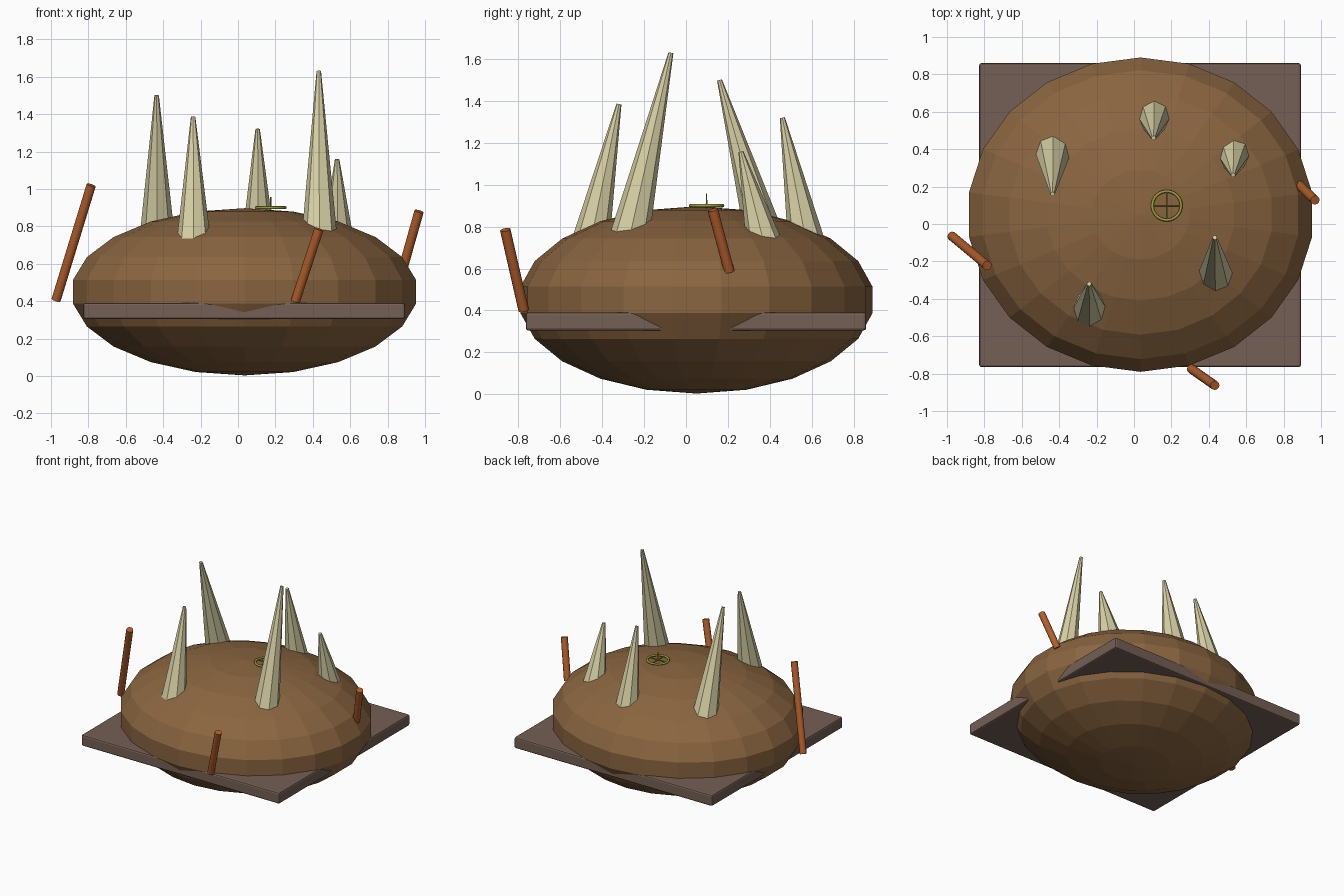
import bpy, bmesh, math
from mathutils import Vector, Matrix

if "Cube" in bpy.data.objects:
    bpy.data.objects.remove(bpy.data.objects["Cube"])

def mat(name, r, g, b):
    m = bpy.data.materials.new(name)
    m.diffuse_color = (r, g, b, 1)
    m.use_nodes = True
    m.node_tree.nodes["Principled BSDF"].inputs["Base Color"].default_value = m.diffuse_color
    return m

BROWN = mat("shell brown", .254, .13, .051)
SLATE = mat("plate grey brown", .175, .115, .09)
BONE = mat("bone", .69, .64, .38)
RUST = mat("rust orange", .448, .113, .025)
OLIVE = mat("olive", .342, .342, .045)

def finish(bm, name, material):
    bmesh.ops.recalc_face_normals(bm, faces=bm.faces)
    me = bpy.data.meshes.new(name)
    bm.to_mesh(me)
    bm.free()
    me.materials.append(material)
    ob = bpy.data.objects.new(name, me)
    bpy.context.collection.objects.link(ob)
    return ob

def rod(name, a, b, ra, rb, sides, material, smooth=False):
    """Tapered rod from a to b."""
    a, b = Vector(a), Vector(b)
    d = b - a
    bm = bmesh.new()
    bmesh.ops.create_cone(bm, cap_ends=True, segments=sides, radius1=ra, radius2=rb, depth=d.length)
    rot = Vector((0, 0, 1)).rotation_difference(d).to_matrix().to_4x4()
    bm.transform(Matrix.Translation((a + b) / 2) @ rot)
    if smooth:
        for f in bm.faces:
            f.smooth = len(f.verts) == 4
    return finish(bm, name, material)

# faceted shell body: 22 sides, 11 rings
C, R, N, RINGS = Vector((.035, .05, .45)), (.936, .849, .447), 22, 11
bm = bmesh.new()
rings = []
for i in range(1, RINGS):
    t = math.pi * i / RINGS
    rings.append([bm.verts.new((C.x + R[0] * math.sin(t) * math.sin(2 * math.pi * k / N),
                                C.y + R[1] * math.sin(t) * math.cos(2 * math.pi * k / N),
                                C.z - R[2] * math.cos(t))) for k in range(N)])
bottom = bm.verts.new((C.x, C.y, C.z - R[2]))
top = bm.verts.new((C.x, C.y, C.z + R[2]))
for k in range(N):
    j = (k + 1) % N
    bm.faces.new((bottom, rings[0][k], rings[0][j]))
    bm.faces.new((top, rings[-1][j], rings[-1][k]))
    for lo, hi in zip(rings, rings[1:]):
        bm.faces.new((lo[k], lo[j], hi[j], hi[k]))
finish(bm, "shell_body", BROWN)

# square plate through the body
bm = bmesh.new()
bmesh.ops.create_cube(bm, size=1)
bm.transform(Matrix.Translation((.0325, .0475, .3475)) @ Matrix.Diagonal((1.72, 1.625, .087, 1)))
bmesh.ops.bevel(bm, geom=bm.edges[:], offset=.012, segments=2, affect='EDGES', profile=.5)
finish(bm, "base_plate", SLATE)

# spikes: x, y and z of tip, y at z = .8, radius at z = .8
SPIKES = [(-.435, .16, 1.5, .36, .088), (-.24, -.32, 1.385, -.44, .082), (.105, .46, 1.32, .56, .079),
          (.432, -.072, 1.63, -.258, .09), (.53, .262, 1.158, .352, .073)]
for i, (x, y, z, y0, r) in enumerate(SPIKES):
    tip, mid = Vector((x, y, z)), Vector((x + .003, y0, .8))
    k = .1 / (z - .8)   # extend the root into the shell
    rod(f"spike_{i + 1}", mid - (tip - mid) * k, tip, r + (r - .012) * k, .012, 8, BONE)

# leaning sticks
STICKS = [((-.973, -.065, .405), (-.785, -.222, 1.02)), ((.307, -.775, .4), (.433, -.863, .785)),
          ((.885, .207, .585), (.968, .128, .88))]
for i, (a, b) in enumerate(STICKS):
    rod(f"stick_{i + 1}", a, b, .025, .025, 12, RUST, True)

# small ring with spokes and centre pin
P = Vector((.175, .098, .9))
bm = bmesh.new()
M, S = 32, 8
loops = []
for i in range(M):
    a = 2 * math.pi * i / M
    loops.append([bm.verts.new(P + Vector(((.077 + .008 * math.cos(b)) * math.cos(a),
                                           (.077 + .008 * math.cos(b)) * math.sin(a), .008 * math.sin(b))))
                  for b in (2 * math.pi * j / S for j in range(S))])
for i in range(M):
    for j in range(S):
        p, q, n = loops[i], loops[(i + 1) % M], (j + 1) % S
        bm.faces.new((p[j], q[j], q[n], p[n])).smooth = True
finish(bm, "ring", OLIVE)
rod("spoke_x", P - Vector((.077, 0, 0)), P + Vector((.077, 0, 0)), .004, .004, 8, OLIVE)
rod("spoke_y", P - Vector((0, .077, 0)), P + Vector((0, .077, 0)), .004, .004, 8, OLIVE)
rod("centre_pin", P - Vector((0, 0, .01)), P + Vector((0, 0, .058)), .004, .003, 8, OLIVE)
